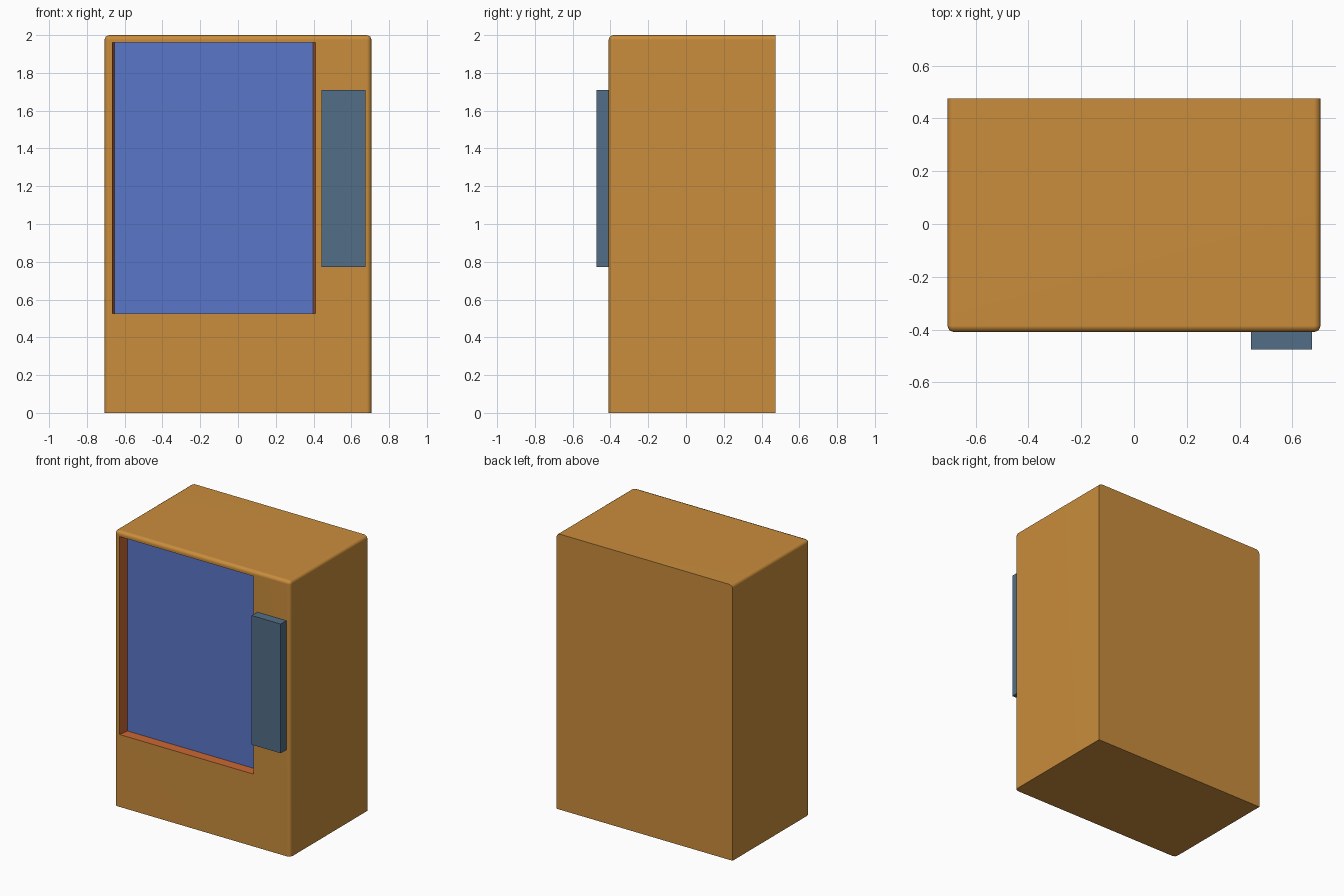
import bpy, bmesh, math

if "Cube" in bpy.data.objects:
    bpy.data.objects.remove(bpy.data.objects["Cube"])


def material(name, rgb):
    m = bpy.data.materials.new(name)
    m.diffuse_color = (*rgb, 1.0)
    m.use_nodes = True
    m.node_tree.nodes["Principled BSDF"].inputs["Base Color"].default_value = m.diffuse_color
    return m


ORANGE = material("body orange", (0.588, 0.266, 0.045))
RUST = material("recess rust", (0.60, 0.140, 0.034))
BLUE = material("window blue", (0.102, 0.181, 0.577))
SLATE = material("panel slate", (0.084, 0.156, 0.242))


def box_mesh(x0, x1, y0, y1, z0, z1):
    bm = bmesh.new()
    bmesh.ops.create_cube(bm, size=1)
    for v in bm.verts:
        v.co.x = x1 if v.co.x > 0 else x0
        v.co.y = y1 if v.co.y > 0 else y0
        v.co.z = z1 if v.co.z > 0 else z0
    return bm


def make_object(name, bm, mats):
    me = bpy.data.meshes.new(name)
    bm.to_mesh(me)
    bm.free()
    for m in mats:
        me.materials.append(m)
    ob = bpy.data.objects.new(name, me)
    bpy.context.collection.objects.link(ob)
    return ob


FRONT, BACK, GLASS = -0.41, 0.475, -0.335

# Cabinet box: round front and top edges, keep the back and the base sharp
bm = box_mesh(-0.707, 0.707, FRONT, BACK, 0, 2)
soft = [e for e in bm.edges
        if not all(v.co.y > 0 for v in e.verts)
        and not all(v.co.z < 1 for v in e.verts)]
bmesh.ops.bevel(bm, geom=soft, offset=0.025, segments=2, profile=0.5,
                affect='EDGES')
cabinet = make_object("cabinet", bm, [ORANGE, RUST, BLUE])

# Window recess: cutter whose sides narrow towards the glass
bm = box_mesh(-0.665, 0.41, FRONT - 0.075, GLASS, 0.525, 1.962)
for v in bm.verts:
    slope = 0.012 if v.co.y > FRONT else -0.012
    v.co.x += slope if v.co.x < 0 else -slope
cutter = make_object("recess_cutter", bm, [ORANGE])

bpy.context.view_layer.objects.active = cabinet
cabinet.select_set(True)
mod = cabinet.modifiers.new("recess", 'BOOLEAN')
mod.operation = 'DIFFERENCE'
mod.solver = 'EXACT'
mod.object = cutter
bpy.ops.object.modifier_apply(modifier=mod.name)
bpy.data.objects.remove(cutter)

# Recess colours: glass at the bottom of the recess, rust on its walls
for p in cabinet.data.polygons:
    c = p.center
    inside = abs(c.x) < 0.67 and 0.52 < c.z < 1.97
    p.material_index = 0
    if inside and abs(c.y - GLASS) < 0.005:
        p.material_index = 2
    elif inside and FRONT + 0.01 < c.y < GLASS:
        p.material_index = 1

bpy.ops.object.shade_smooth_by_angle(angle=math.radians(50))
wn = cabinet.modifiers.new("flat_faces", 'WEIGHTED_NORMAL')
wn.keep_sharp = True

# Raised control panel beside the window
make_object("control_panel",
            box_mesh(0.443, 0.675, -0.475, FRONT, 0.772, 1.71), [SLATE])
